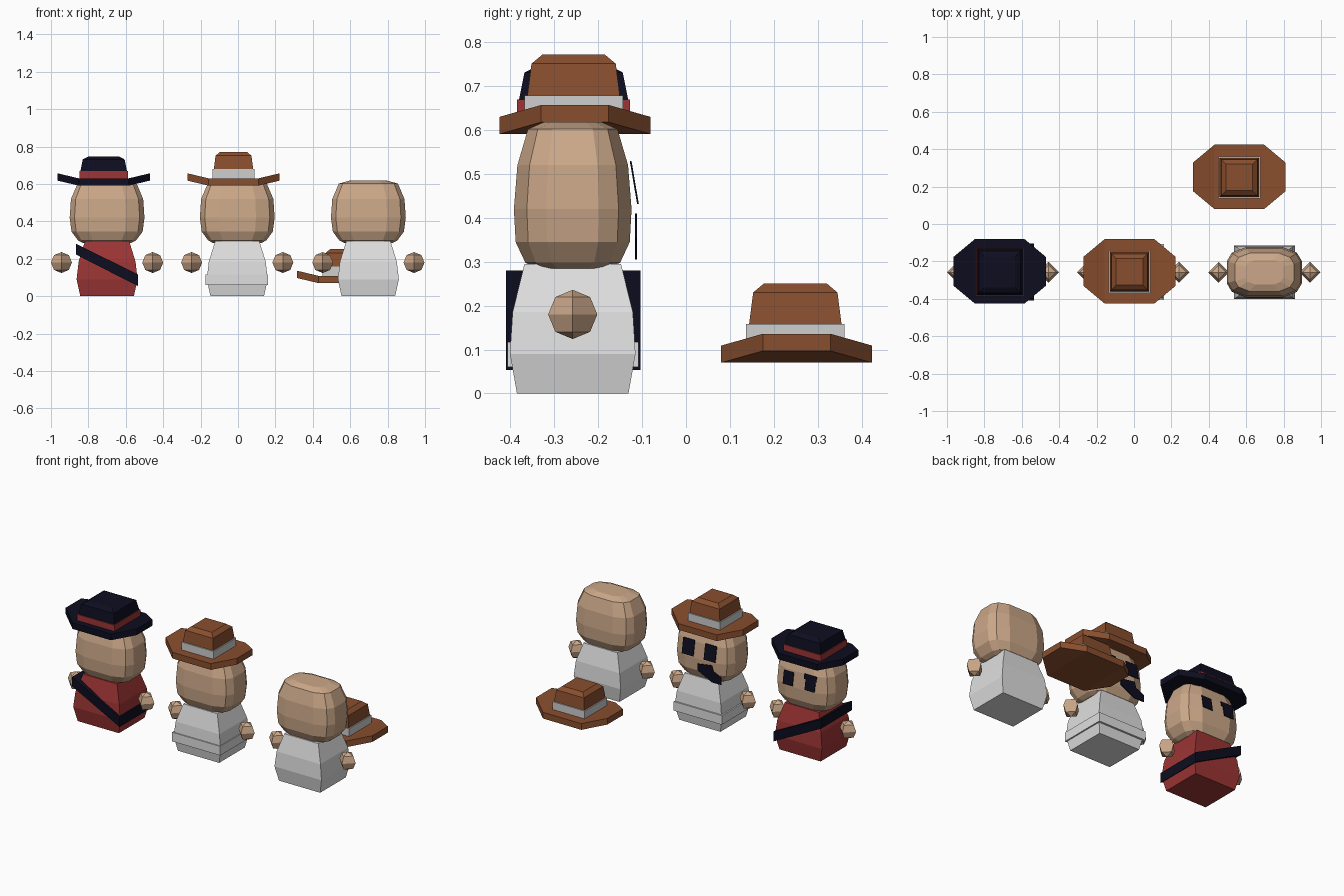
import bpy, bmesh, math

if "Cube" in bpy.data.objects:
    bpy.data.objects.remove(bpy.data.objects["Cube"])


def material(name, rgb):
    m = bpy.data.materials.new(name)
    m.diffuse_color = (*rgb, 1)
    m.use_nodes = True
    m.node_tree.nodes["Principled BSDF"].inputs["Base Color"].default_value = m.diffuse_color
    return m


SKIN = material("skin", (0.60, 0.39, 0.25))
BROWN = material("brown_felt", (0.25, 0.077, 0.027))
WHITE = material("white_cloth", (0.74, 0.74, 0.74))
SILVER = material("silver_ribbon", (0.62, 0.62, 0.62))
RED = material("red_cloth", (0.34, 0.035, 0.035))
NAVY = material("navy", (0.004, 0.004, 0.014))


def loft(name, rings, mat):
    """Closed flat-shaded solid through rings with equal point counts."""
    bm = bmesh.new()
    loops = [[bm.verts.new(p) for p in r] for r in rings]
    n = len(loops[0])
    for a, b in zip(loops, loops[1:]):
        for i in range(n):
            j = (i + 1) % n
            bm.faces.new((a[i], a[j], b[j], b[i]))
    bm.faces.new(loops[0])
    bm.faces.new(loops[-1])
    bmesh.ops.recalc_face_normals(bm, faces=bm.faces)
    me = bpy.data.meshes.new(name)
    bm.to_mesh(me)
    bm.free()
    me.materials.append(mat)
    ob = bpy.data.objects.new(name, me)
    bpy.context.collection.objects.link(ob)
    return ob


def rect(cx, cy, hx, hy, z):
    return [(cx + sx * hx, cy + sy * hy, z)
            for sx, sy in ((-1, -1), (1, -1), (1, 1), (-1, 1))]


def stack(name, cx, cy, levels, mat):
    return loft(name, [rect(cx, cy, hx, hy, z) for z, hx, hy in levels], mat)


def body(cx, cy, mat):
    stack("body", cx, cy, [(0, 0.143, 0.127), (0.09, 0.163, 0.143),
                           (0.185, 0.152, 0.137), (0.295, 0.118, 0.11)], mat)


def head(cx, cy):
    # puffed box: each ring is a rounded rectangle of 12 points
    quarter = [(1, 0.45), (0.87, 0.78), (0.5, 1)]
    outline = (quarter + [(-x, y) for x, y in reversed(quarter)]
               + [(-x, -y) for x, y in quarter]
               + [(x, -y) for x, y in reversed(quarter)])
    levels = [(0.285, 0.13, 0.08), (0.298, 0.155, 0.108), (0.345, 0.19, 0.13),
              (0.42, 0.2, 0.134), (0.52, 0.193, 0.126), (0.602, 0.158, 0.102),
              (0.618, 0.1, 0.066)]
    loft("head", [[(cx + x * hx, cy + y * hy, z) for x, y in outline]
                  for z, hx, hy in levels], SKIN)


def hands(cx, cy):
    for side in (-1, 1):
        bm = bmesh.new()
        bmesh.ops.create_uvsphere(bm, u_segments=4, v_segments=4, radius=0.056)
        me = bpy.data.meshes.new("hand")
        bm.to_mesh(me)
        bm.free()
        me.materials.append(SKIN)
        ob = bpy.data.objects.new("hand", me)
        ob.location = (cx + side * 0.244, cy, 0.18)
        bpy.context.collection.objects.link(ob)


def hat(cx, cy, z, felt, ribbon, crown, band):
    # brim: strips across x, ends curled upward
    strips = [(-0.247, 0.077, 0.027), (-0.133, 0.172, 0),
              (0.133, 0.172, 0), (0.247, 0.077, 0.027)]
    loft("hat_brim", [[(cx + x, cy - hy, z + up), (cx + x, cy + hy, z + up),
                       (cx + x, cy + hy, z + up + 0.039),
                       (cx + x, cy - hy, z + up + 0.039)]
                      for x, hy, up in strips], felt)
    stack("hat_band", cx, cy - 0.003,
          [(z + 0.02, band, band), (z + 0.088 - 0.01 * (band > 0.12), band, band)], ribbon)
    stack("hat_crown", cx, cy - 0.003, [(z + h, r, r) for h, r in crown], felt)


def plate(name, pts, y_of_z):
    # thin painted detail on the face (+y side)
    loft(name, [[(x, y_of_z(z) + d, z) for x, z in pts] for d in (-0.004, 0)], NAVY)


def eye_y(z):
    return -0.108 - (z - 0.435) * 0.17


def eyes(cx, hx, z0, z1):
    for s in (-1, 1):
        x = cx + s * 0.076
        plate("eye", [(x - hx, z0), (x + hx, z0), (x + hx, z1), (x - hx, z1)], eye_y)


def loop_strap(name, cx, cy, hx, hy, left, right, mat):
    # strap round the body, sloping from the left side to the right side
    rings = []
    for k in (0, 1):
        rings.append([(x, y, left[k] if x < cx else right[k])
                      for x, y, _ in rect(cx, cy, hx, hy, 0)])
    loft(name, rings, mat)


Y = -0.258
CENTRES = (-0.70, -0.004, 0.697)
for cx, cloth in zip(CENTRES, (RED, WHITE, WHITE)):
    body(cx, Y, cloth)
    head(cx, Y)
    hands(cx, Y)

BROWN_CROWN = [(0.06, 0.105), (0.09, 0.105), (0.16, 0.096), (0.181, 0.071)]
NAVY_CROWN = [(0.06, 0.124), (0.08, 0.124), (0.14, 0.112), (0.155, 0.083)]

# first figure: navy hat, sash, eyes with one brow
hat(-0.718, -0.253, 0.591, NAVY, RED, NAVY_CROWN, 0.129)
loop_strap("sash", -0.70, -0.257, 0.165, 0.153, (0.222, 0.28), (0.054, 0.116), NAVY)
eyes(-0.705, 0.034, 0.432, 0.512)
plate("brow", [(-0.82, 0.495), (-0.735, 0.495), (-0.735, 0.525), (-0.82, 0.525)], eye_y)

# second figure: brown hat, belt, eyes and crooked mouth
hat(-0.024, -0.253, 0.591, BROWN, SILVER, BROWN_CROWN, 0.112)
loop_strap("belt", -0.006, -0.257, 0.167, 0.149, (0.06, 0.117), (0.06, 0.117), WHITE)
eyes(-0.01, 0.04, 0.435, 0.53)
plate("mouth", [(0.0, 0.395), (-0.1, 0.41), (-0.11, 0.375), (-0.165, 0.35),
                (-0.165, 0.305), (-0.1, 0.305), (0.0, 0.355)], lambda z: -0.112)

# loose hat beside the third figure
hat(0.563, 0.252, 0.07, BROWN, SILVER, BROWN_CROWN, 0.112)
